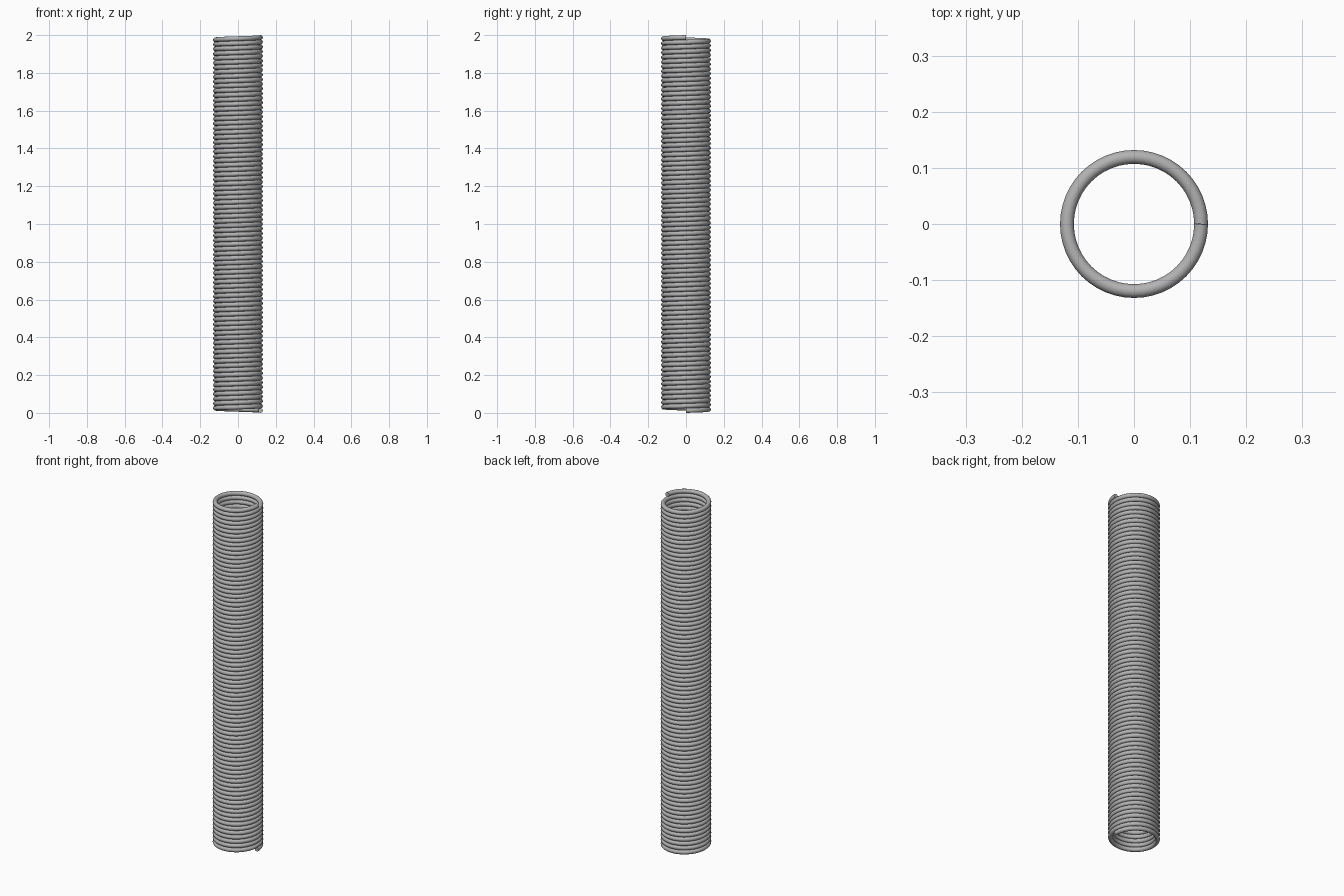
import bpy
import bmesh
import math

cube = bpy.data.objects.get("Cube")
if cube:
    bpy.data.objects.remove(cube, do_unlink=True)

HEIGHT = 2.0
WIRE_RADIUS = 0.0123
COIL_RADIUS = 0.1195
TURNS = 80
STEPS_PER_TURN = 48

# Steel material
steel = bpy.data.materials.new("steel_grey")
steel.use_nodes = True
colour = (0.45, 0.45, 0.45, 1.0)
steel.diffuse_color = colour
steel.node_tree.nodes["Principled BSDF"].inputs["Base Color"].default_value = colour

# Helical centre line, rising anticlockwise from the +x side
curve = bpy.data.curves.new("coil_spring", "CURVE")
curve.dimensions = "3D"
curve.twist_mode = "Z_UP"
curve.bevel_depth = WIRE_RADIUS
curve.bevel_resolution = 4
curve.use_fill_caps = True
steps = TURNS * STEPS_PER_TURN
spline = curve.splines.new("POLY")
spline.points.add(steps)
for i, point in enumerate(spline.points):
    angle = math.tau * i / STEPS_PER_TURN
    z = WIRE_RADIUS + (HEIGHT - 2 * WIRE_RADIUS) * i / steps
    point.co = (COIL_RADIUS * math.cos(angle), COIL_RADIUS * math.sin(angle), z, 1)
curve.materials.append(steel)

# Round wire swept along the helix, turned into a mesh
spring = bpy.data.objects.new("coil_spring", curve)
bpy.context.collection.objects.link(spring)
bpy.ops.object.select_all(action="DESELECT")
spring.select_set(True)
bpy.context.view_layer.objects.active = spring
bpy.ops.object.convert(target="MESH")
spring = bpy.context.view_layer.objects.active

# Join the end caps to the wire and face everything outward
bm = bmesh.new()
bm.from_mesh(spring.data)
bmesh.ops.remove_doubles(bm, verts=bm.verts, dist=0.00001)
bmesh.ops.recalc_face_normals(bm, faces=bm.faces)
bm.to_mesh(spring.data)
bm.free()

# Smooth wire with crisp cut ends
bpy.ops.object.shade_smooth_by_angle(angle=math.radians(45))
